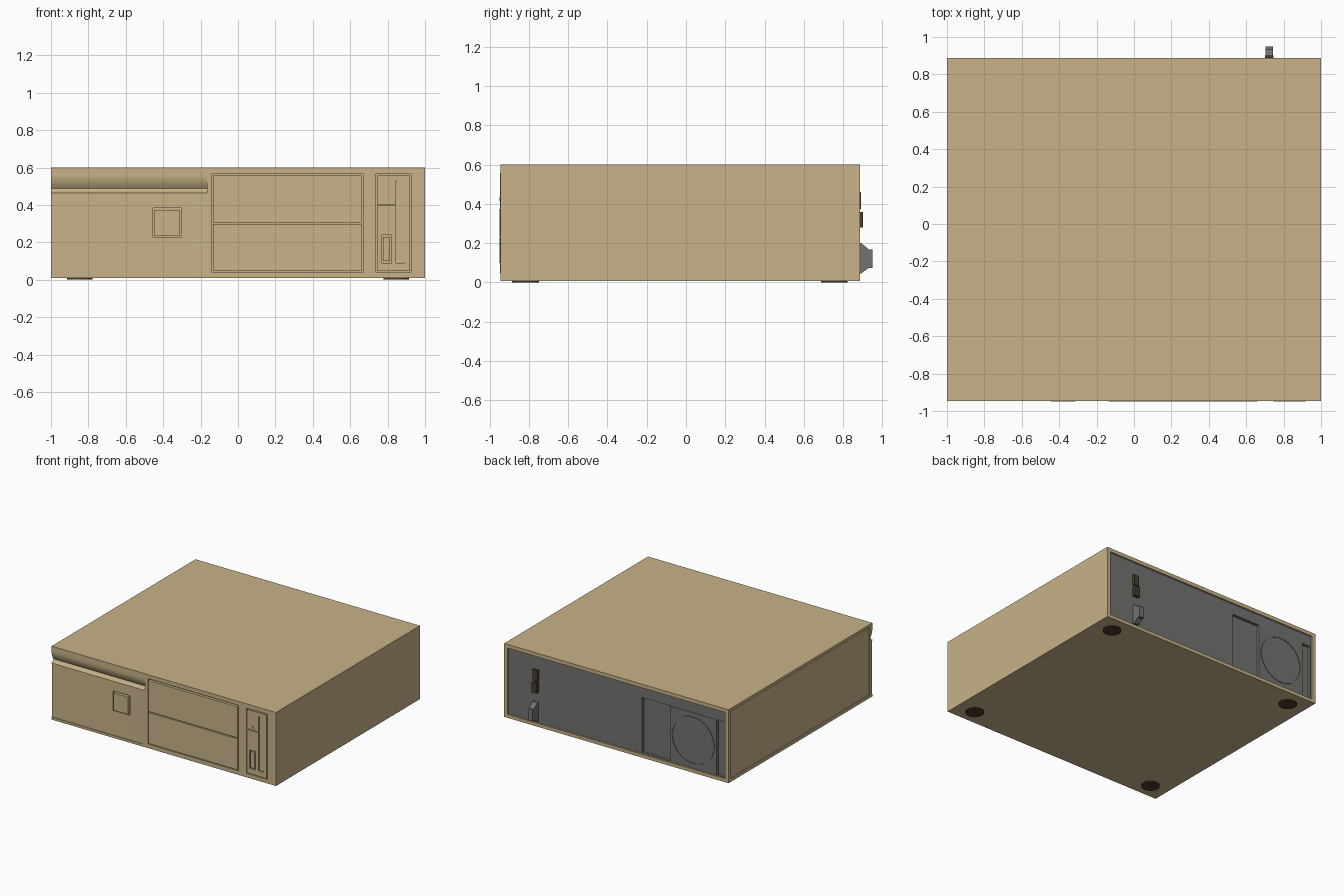
import bpy, bmesh, math
from mathutils import Vector

if "Cube" in bpy.data.objects:
    bpy.data.objects.remove(bpy.data.objects["Cube"])


def material(name, rgb):
    m = bpy.data.materials.new(name)
    m.diffuse_color = (*rgb, 1)
    m.use_nodes = True
    m.node_tree.nodes["Principled BSDF"].inputs["Base Color"].default_value = m.diffuse_color
    return m


TAN = material("tan plastic", (0.58, 0.45, 0.25))
GREY = material("grey metal", (0.17, 0.17, 0.165))
BROWN = material("dark brown", (0.07, 0.045, 0.025))
FRONT, BACK = -0.945, 0.887


def finish(name, bm, mat):
    bmesh.ops.recalc_face_normals(bm, faces=bm.faces)
    me = bpy.data.meshes.new(name)
    bm.to_mesh(me)
    bm.free()
    ob = bpy.data.objects.new(name, me)
    me.materials.append(mat)
    bpy.context.collection.objects.link(ob)
    return ob


def box(name, x0, x1, y0, y1, z0, z1, mat=TAN):
    bm = bmesh.new()
    bmesh.ops.create_cube(bm, size=1)
    for v in bm.verts:
        v.co = (x0 if v.co.x < 0 else x1, y0 if v.co.y < 0 else y1, z0 if v.co.z < 0 else z1)
    return finish(name, bm, mat)


def prism(name, points, step, mat=TAN):
    """Extrude a closed outline of 3D points along step."""
    bm = bmesh.new()
    face = bm.faces.new([bm.verts.new(p) for p in points])
    ext = bmesh.ops.extrude_face_region(bm, geom=[face])["geom"]
    bmesh.ops.translate(bm, vec=step, verts=[g for g in ext if isinstance(g, bmesh.types.BMVert)])
    return finish(name, bm, mat)


def disc(name, centre, r, step, mat=TAN, n=32):
    """Cylinder whose axis is y or z, starting at centre."""
    pts = []
    for i in range(n):
        a = 2 * math.pi * i / n
        c, s = r * math.cos(a), r * math.sin(a)
        pts.append(Vector(centre) + Vector((c, 0, s) if step[1] else (c, s, 0)))
    return prism(name, pts, step, mat)


def cut(target, cutter):
    cutter.hide_render = True
    mod = target.modifiers.new("cut", 'BOOLEAN')
    mod.operation, mod.solver, mod.object = 'DIFFERENCE', 'EXACT', cutter
    bpy.context.view_layer.objects.active = target
    bpy.ops.object.modifier_apply(modifier=mod.name)
    bpy.data.objects.remove(cutter)


# Case body
case = box("case", -1, 1, FRONT, BACK, 0.008, 0.6)

# Curved finger groove across the upper left of the front
groove = [(-1.02, FRONT - 0.02, 0.465), (-1.02, FRONT, 0.465),
          (-1.02, FRONT + 0.014, 0.472), (-1.02, FRONT + 0.025, 0.488)]
for i in range(1, 7):
    t = i / 6
    groove.append((-1.02, FRONT + 0.025 * (1 - t) ** 2, 0.488 + 0.07 * t))
groove.append((-1.02, FRONT - 0.02, 0.558))
cut(case, prism("groove_cutter", groove, (0.853, 0, 0)))

# Shallow front left panel that blends back out to the right
blend = [(-1.02, FRONT - 0.02), (-1.02, FRONT + 0.006), (-0.29, FRONT + 0.006),
         (-0.23, FRONT + 0.0045), (-0.167, FRONT), (-0.167, FRONT - 0.02)]
cut(case, prism("panel_cutter", [(x, y, 0.027) for x, y in blend], (0, 0, 0.433)))

# Front bays, button well, left side panel and rear opening
for x0, x1, y0, y1, z0, z1 in [
        (-0.14, 0.668, -1, FRONT + 0.02, 0.04, 0.568),
        (0.738, 0.926, -1, FRONT + 0.02, 0.04, 0.565),
        (-0.455, -0.305, -1, FRONT + 0.02, 0.225, 0.383),
        (-1.1, -0.994, -0.91, 0.86, 0.035, 0.575),
        (-0.97, 0.97, BACK - 0.045, 1, 0.035, 0.57)]:
    cut(case, box("cutter", x0, x1, y0, y1, z0, z1))

# Two large drive covers
for i, z in enumerate((0.048, 0.306)):
    box(f"drive_cover_{i + 1}", -0.133, 0.661, -0.948, FRONT + 0.021, z, z + 0.25)

# Square push button
box("front_button", -0.446, -0.314, -0.95, FRONT + 0.021, 0.234, 0.374)

# Small drive face with slot, eject button well, step line and light
small = box("small_drive_face", 0.745, 0.919, -0.948, FRONT + 0.021, 0.047, 0.558)
for x0, x1, z0, z1 in [(0.845, 0.89, 0.09, 0.53), (0.768, 0.822, 0.09, 0.238),
                       (0.752, 0.845, 0.397, 0.403)]:
    cut(small, box("cutter", x0, x1, -1, -0.936, z0, z1))
box("slot_insert", 0.852, 0.89, -0.942, -0.934, 0.095, 0.53)
box("eject_button", 0.776, 0.814, -0.95, -0.934, 0.099, 0.229)
disc("drive_light", (0.79, -0.95, 0.425), 0.011, (0, 0.004, 0), n=16)

# Rear metal panel with recesses either side of the fan plate
REAR = BACK - 0.014
rear = box("rear_panel", -0.971, 0.971, BACK - 0.047, REAR, 0.034, 0.571, GREY)
for x0, x1 in [(-0.47, -0.22), (-0.96, -0.885)]:
    cut(rear, box("cutter", x0, x1, REAR - 0.022, 1, 0.04, 0.485))
box("fan_plate", -0.885, -0.47, REAR - 0.01, REAR + 0.003, 0.036, 0.485, GREY)

# Fan ring set as a narrow raised hoop
ring = disc("fan_ring", (-0.677, REAR, 0.262), 0.19, (0, 0.008, 0), GREY, 40)
cut(ring, disc("cutter", (-0.677, REAR - 0.1, 0.262), 0.183, (0, 0.2, 0), n=40))

# Rear sockets
box("upper_socket", 0.7, 0.745, REAR - 0.005, 0.891, 0.375, 0.46, BROWN)
box("lower_socket", 0.7, 0.745, REAR - 0.005, 0.902, 0.28, 0.36, BROWN)
box("socket_bridge", 0.71, 0.735, REAR - 0.005, 0.887, 0.355, 0.38, BROWN)

# Tapered plug
plug = [(REAR - 0.005, 0.045), (BACK + 0.004, 0.045), (0.932, 0.075), (0.95, 0.075),
        (0.95, 0.168), (0.932, 0.168), (BACK + 0.004, 0.202), (REAR - 0.005, 0.202)]
prism("plug", [(0.702, y, z) for y, z in plug], (0.042, 0, 0), GREY)

# Round feet
for sx in (-1, 1):
    for y in (-0.818, 0.755):
        disc("foot", (0.845 * sx, y, 0), 0.068, (0, 0, 0.01), BROWN, 24)
